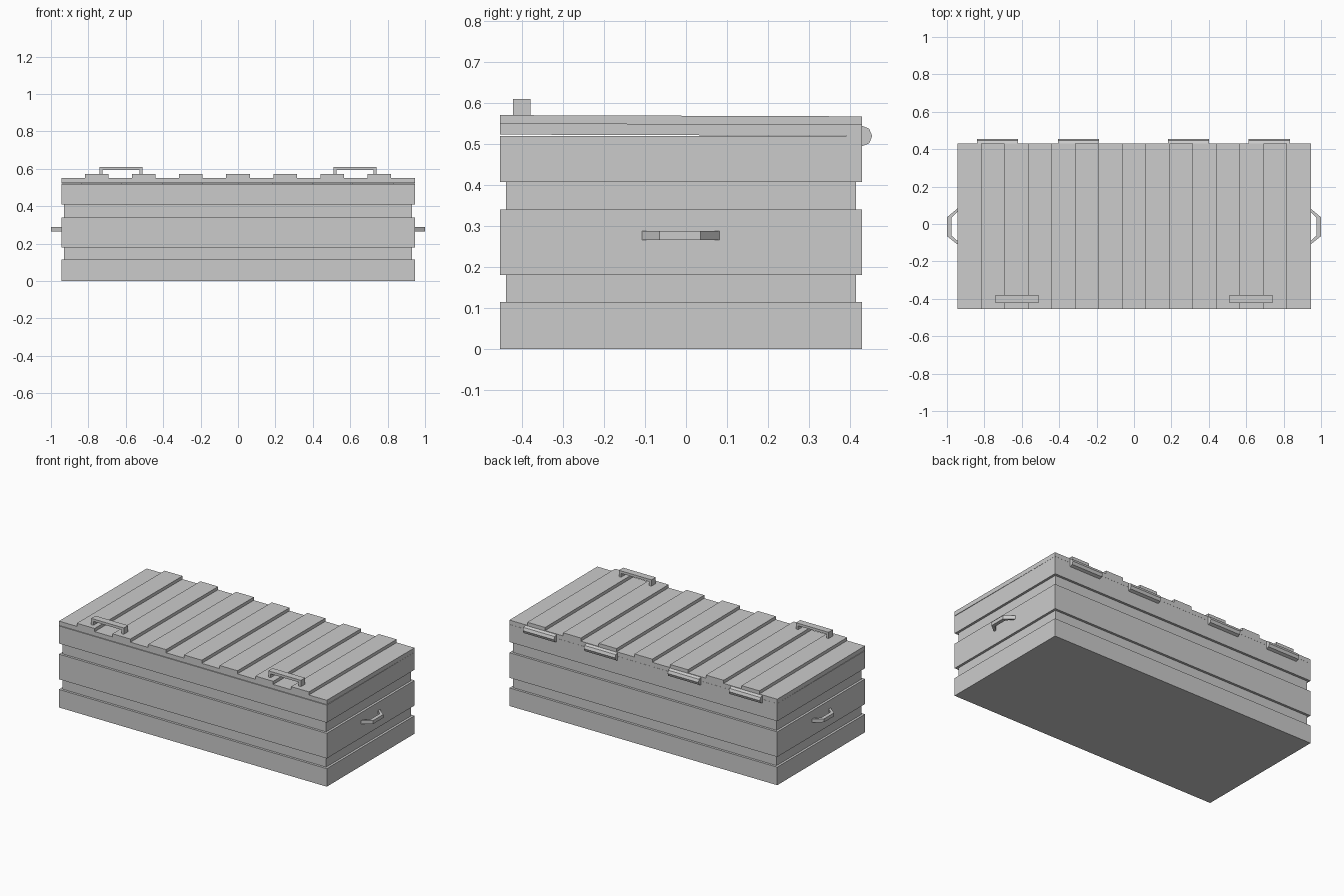
import bpy, bmesh, math

if "Cube" in bpy.data.objects:
    bpy.data.objects.remove(bpy.data.objects["Cube"])

W, Y0, Y1 = 0.945, -0.455, 0.43      # half width, front and back of the chest


def finish(name, bm):
    bmesh.ops.recalc_face_normals(bm, faces=bm.faces)
    me = bpy.data.meshes.new(name)
    bm.to_mesh(me)
    bm.free()
    ob = bpy.data.objects.new(name, me)
    bpy.context.collection.objects.link(ob)
    return ob


def loft(name, rings):
    """Skin a list of equal-length point rings and cap both ends."""
    bm = bmesh.new()
    vs = [[bm.verts.new(p) for p in r] for r in rings]
    n = len(vs[0])
    for a, b in zip(vs, vs[1:]):
        for i in range(n):
            j = (i + 1) % n
            bm.faces.new((a[i], a[j], b[j], b[i]))
    bm.faces.new(vs[0])
    bm.faces.new(vs[-1])
    return finish(name, bm)


# Chest body: stacked rectangles with two recessed bands
d = 0.015
levels = [(0, 0), (0.115, 0), (0.115, d), (0.18, d), (0.18, 0),
          (0.34, 0), (0.34, d), (0.408, d), (0.408, 0), (0.52, 0)]
loft("chest_body", [[(-W + i, Y0 + i, z), (W - i, Y0 + i, z),
                     (W - i, Y1 - i, z), (-W + i, Y1 - i, z)] for z, i in levels])

# Lid: ribbed profile, tilted very slightly down to the hinges
step = 2 * W / 15
outline = [(-W, 0.5235)]
for k in range(15):
    z = 0.571 if k % 2 else 0.551
    outline += [(-W + k * step, z), (-W + (k + 1) * step, z)]
outline.append((W, 0.5235))
loft("lid", [[(x, Y0, z) for x, z in outline],
             [(x, Y1, z - 0.003) for x, z in outline]])

# Lid handles: flat staples bridging two ribs
for side, cx in (("left", -0.625), ("right", 0.625)):
    h, t = 0.115, 0.016
    staple = [(-h, 0.569), (-h, 0.611), (h, 0.611), (h, 0.569),
              (h - t, 0.569), (h - t, 0.595), (t - h, 0.595), (t - h, 0.569)]
    loft(f"lid_handle_{side}", [[(cx + x, y, z) for x, z in staple]
                                for y in (-0.423, -0.38)])

# Carrying handles on both ends
grip = [(0.94, -0.112), (1.0, -0.065), (1.0, 0.036), (0.94, 0.086),
        (0.94, 0.068), (0.977, 0.033), (0.977, -0.061), (0.94, -0.094)]
for side, s in (("left", -1), ("right", 1)):
    loft(f"end_handle_{side}", [[(s * x, y, z) for x, y in grip]
                                for z in (0.266, 0.288)])

# Hinge barrels along the back edge
for n, (a, b) in enumerate([(-0.84, -0.62), (-0.406, -0.188),
                            (0.182, 0.402), (0.613, 0.833)]):
    ring = [(0.43 + 0.025 * math.cos(k * math.pi / 4),
             0.52 + 0.025 * math.sin(k * math.pi / 4)) for k in range(8)]
    loft(f"hinge_{n + 1}", [[(x, y, z) for y, z in ring] for x in (a, b)])
